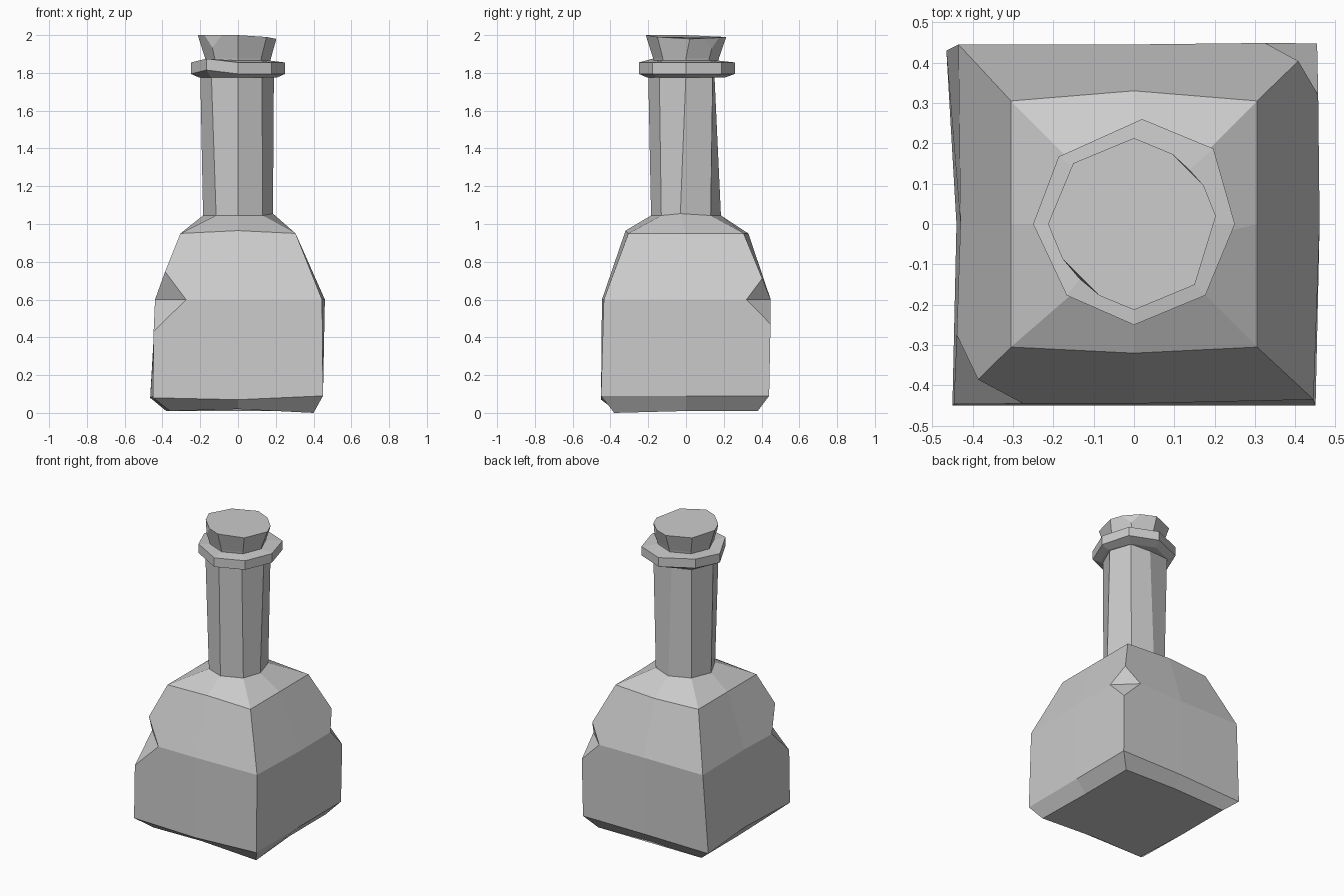
import bpy
import bmesh
from math import cos, sin, pi
from mathutils import Vector

default_cube = bpy.data.objects.get("Cube")
if default_cube:
    bpy.data.objects.remove(default_cube, do_unlink=True)

grey = bpy.data.materials.new("plain_grey")
grey.use_nodes = True
grey.diffuse_color = (0.6, 0.6, 0.6, 1)
grey.node_tree.nodes["Principled BSDF"].inputs["Base Color"].default_value = grey.diffuse_color

# Ring points run anticlockwise from the front right corner
FRONT_RIGHT, FRONT, FRONT_LEFT, LEFT, BACK_LEFT, BACK, BACK_RIGHT, RIGHT = range(8)


def ring(radius, height, square=False, nudges={}):
    """Eight points on a circle or square, with hand-made dents."""
    points = []
    for i in range(8):
        angle = (i - 3) * pi / 4
        x, y = cos(angle), sin(angle)
        if square:
            x, y = round(x), round(y)
        points.append(Vector((x * radius, y * radius, height)) + Vector(nudges.get(i, (0, 0, 0))))
    return points


def loft(name, rings, chips=()):
    """Skin the rings; each chip is (ring number, corner, size)."""
    bm = bmesh.new()
    rows = [[bm.verts.new(p) for p in points] for points in rings]
    for low, high in zip(rows, rows[1:]):
        for i in range(8):
            j = (i + 1) % 8
            bm.faces.new((low[i], low[j], high[j], high[i]))
    bm.faces.new(rows[0][::-1])
    bm.faces.new(rows[-1])
    for level, corner, size in chips:
        tip = rows[level][corner]
        height = tip.co.z
        before = set(bm.faces)
        bmesh.ops.bevel(bm, geom=[tip], offset=size, offset_type='OFFSET',
                        segments=1, profile=0.5, affect='VERTICES')
        # Crease the notch along its level pair of points
        for face in [f for f in bm.faces if f not in before and len(f.verts) == 4]:
            if len({v.co.to_tuple(3) for v in face.verts}) == 4:
                level_pair = sorted(face.verts, key=lambda v: abs(v.co.z - height))[:2]
                if all(abs(v.co.z - height) < size / 3 for v in level_pair):
                    bmesh.ops.connect_verts(bm, verts=level_pair)
    bmesh.ops.recalc_face_normals(bm, faces=bm.faces)
    mesh = bpy.data.meshes.new(name)
    bm.to_mesh(mesh)
    bm.free()
    mesh.materials.append(grey)
    obj = bpy.data.objects.new(name, mesh)
    bpy.context.collection.objects.link(obj)
    return obj


# Square body, shoulder and slightly leaning neck
loft("bottle", [
    ring(0.38, 0.01, True, {FRONT_RIGHT: (0.02, 0.01, 0), FRONT: (0, 0, 0.01),
                            FRONT_LEFT: (0.02, 0, -0.01), BACK: (0, 0, 0.01)}),
    ring(0.45, 0.09, True, {FRONT_RIGHT: (0, 0, -0.01), FRONT: (0, 0, -0.02),
                            BACK: (0, -0.01, 0), BACK_LEFT: (0, -0.01, 0),
                            BACK_RIGHT: (-0.015, -0.02, -0.01), RIGHT: (0.01, 0, 0)}),
    ring(0.445, 0.6, True, {FRONT_LEFT: (0, 0.01, 0), LEFT: (0.015, 0, 0),
                            BACK_LEFT: (0.01, 0.005, 0), BACK_RIGHT: (0.01, 0, 0),
                            RIGHT: (0.015, 0, 0)}),
    ring(0.305, 0.95, True, {FRONT: (0, -0.015, 0.015), BACK: (0, 0.025, 0)}),
    ring(0.185, 1.045, False, {FRONT_RIGHT: (0.015, -0.01, 0), LEFT: (0, -0.03, 0.01)}),
    ring(0.2, 1.8, False, {FRONT_LEFT: (-0.015, 0, 0), BACK: (0, -0.05, 0),
                           LEFT: (-0.01, 0, 0)}),
], chips=[(2, FRONT_RIGHT, 0.17), (2, BACK_LEFT, 0.13)])

# Uneven collar around the mouth
collar_dents = {BACK_LEFT: (0.02, 0.01, 0), BACK: (0.02, 0.01, 0),
                FRONT_RIGHT: (0.01, 0, 0.02), BACK_RIGHT: (-0.01, -0.01, 0.01)}
loft("collar", [
    ring(0.205, 1.775),
    ring(0.25, 1.795, False, collar_dents),
    ring(0.25, 1.855, False, collar_dents),
    ring(0.17, 1.865),
])

# Flared stopper with two chipped corners
loft("stopper", [
    ring(0.165, 1.84),
    ring(0.175, 1.88),
    ring(0.213, 1.99, False, {FRONT_RIGHT: (0, 0, 0.01), RIGHT: (0, 0, 0.01),
                              LEFT: (-0.01, 0.02, -0.01), BACK_LEFT: (0, 0, -0.005),
                              FRONT: (0, 0, 0.01)}),
], chips=[(2, FRONT_RIGHT, 0.07), (2, BACK_LEFT, 0.06)])
